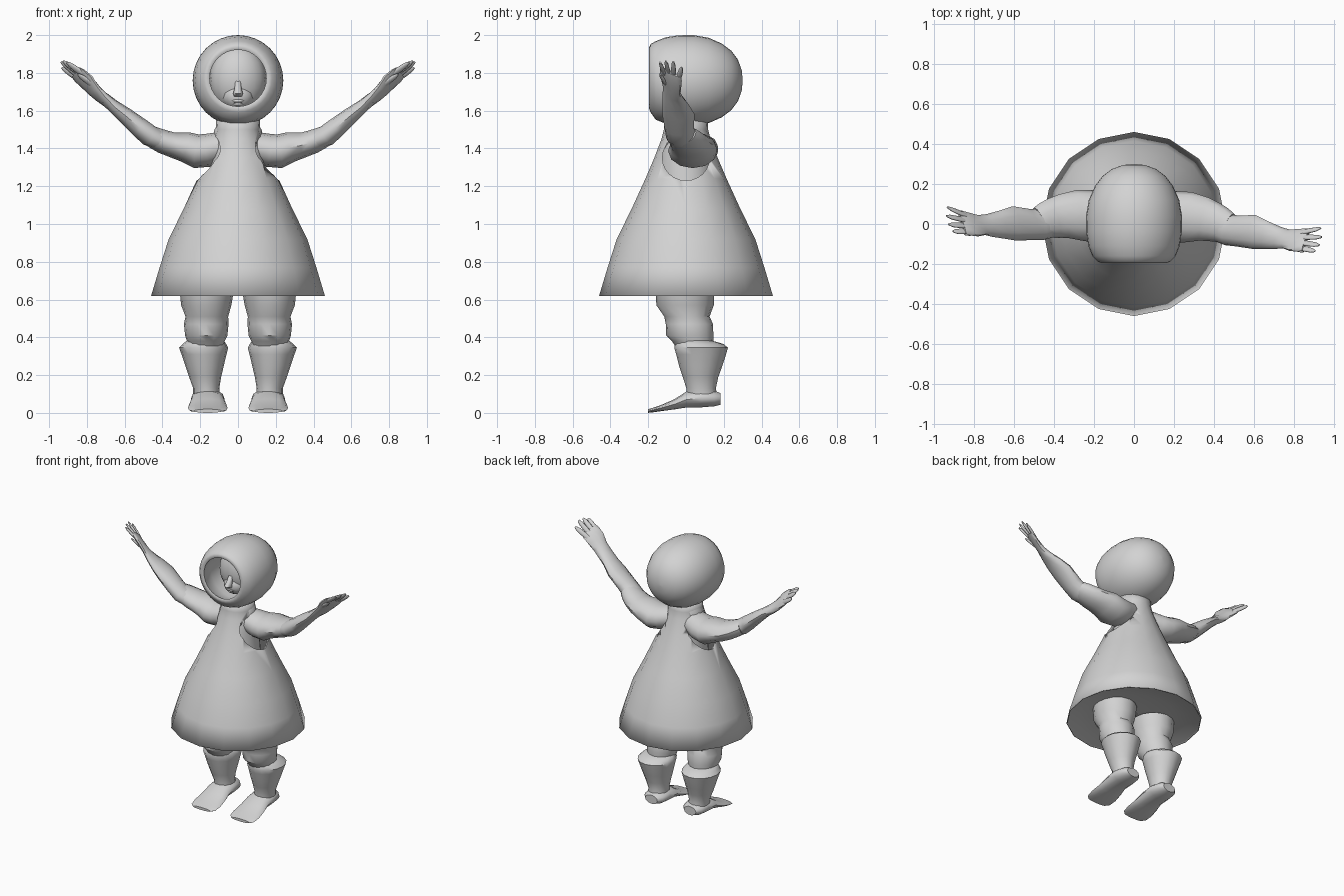
import bpy, bmesh, math
from mathutils import Vector

grey = bpy.data.materials.new("light grey")
grey.diffuse_color = (0.65, 0.65, 0.65, 1)


def finish(bm, name, angle=40):
    bmesh.ops.recalc_face_normals(bm, faces=bm.faces)
    me = bpy.data.meshes.new(name)
    bm.to_mesh(me)
    bm.free()
    me.materials.append(grey)
    ob = bpy.data.objects.new(name, me)
    bpy.context.collection.objects.link(ob)
    bpy.ops.object.select_all(action='DESELECT')
    ob.select_set(True)
    bpy.context.view_layer.objects.active = ob
    bpy.ops.object.shade_smooth_by_angle(angle=math.radians(angle))
    return ob


def loft(bm, rings, n=12, caps=True):
    """rings: (centre, u axis vector, v axis vector)"""
    loops = []
    for c, u, v in rings:
        c, u, v = Vector(c), Vector(u), Vector(v)
        loops.append([bm.verts.new(c + u * math.cos(a) + v * math.sin(a))
                      for a in (2 * math.pi * i / n for i in range(n))])
    for a, b in zip(loops, loops[1:]):
        for i in range(n):
            bm.faces.new((a[i], a[(i + 1) % n], b[(i + 1) % n], b[i]))
    if caps:
        bm.faces.new(loops[0])
        bm.faces.new(loops[-1])


def upright(rows):
    # rows of x, y, z, half width, half depth
    return [((x, y, z), (w, 0, 0), (0, d, 0)) for x, y, z, w, d in rows]


def ball(bm, c, r):
    verts = bmesh.ops.create_uvsphere(bm, u_segments=20, v_segments=12, radius=1)["verts"]
    for v in verts:
        v.co = Vector([c[i] + v.co[i] * r[i] for i in range(3)])


# Flared dress with arm holes
bm = bmesh.new()
profile = [(0.62, .46), (.77, .415), (.92, .367), (1.08, .288), (1.24, .215),
           (1.35, .168), (1.45, .130), (1.50, .117), (1.56, .115)]
loft(bm, upright([(0, 0, z, r, r) for z, r in profile]), 16, caps=False)
dress = finish(bm, "dress", 50)

bm = bmesh.new()
loft(bm, [((x, 0, 1.35), (0, .125, 0), (0, 0, .12)) for x in (-.6, .6)], 24)
cutter = finish(bm, "arm_hole_cutter")
cutter.hide_render = True
cutter.hide_set(True)
solid = dress.modifiers.new("cloth", 'SOLIDIFY')
solid.thickness = 0.008
cut = dress.modifiers.new("arm holes", 'BOOLEAN')
cut.operation = 'DIFFERENCE'
cut.object = cutter

# Hollowed underside of the skirt
bm = bmesh.new()
loft(bm, upright([(0, 0, z, r, r) for z, r in
                  ((.623, .456), (.645, .38), (.66, .28), (.668, .15), (.67, .02))]), 16, caps=False)
finish(bm, "skirt_underside", 60)

# Torso under the dress
bm = bmesh.new()
loft(bm, upright([(0, 0, .70, .20, .13), (0, 0, .85, .22, .15), (0, 0, 1.05, .17, .15),
                  (0, 0, 1.25, .15, .15), (0, 0, 1.36, .14, .138), (0, 0, 1.42, .135, .122),
                  (0, .01, 1.50, .125, .095), (0, .01, 1.56, .08, .07)]), 16)
finish(bm, "torso")

# Round hood, open at the front
bm = bmesh.new()
hood = [(.300, .004), (.295, .055), (.275, .11), (.24, .157), (.19, .195), (.12, .226),
        (.04, .24), (-.04, .239), (-.11, .228), (-.16, .208), (-.188, .18),
        (-.195, .163), (-.188, .15), (-.14, .165), (-.06, .185), (.06, .17), (.10, .02)]
loft(bm, [((0, y, 1.76 + (.012 if y < -.17 else 0)), (r, 0, 0), (0, 0, r))
          for y, r in hood], 32)
finish(bm, "hood", 60)

# Face inside the hood: skull, cheeks, brow, nose and mouth overlapping softly
bm = bmesh.new()
ball(bm, (0, .03, 1.765), (.15, .125, .18))
ball(bm, (0, -.02, 1.675), (.085, .085, .075))
finish(bm, "face")
bm = bmesh.new()
loft(bm, [((0, -.085, 1.76), (.014, 0, 0), (0, .012, .006)),
          ((0, -.10, 1.72), (.018, 0, 0), (0, .024, .005)),
          ((0, -.115, 1.69), (.026, 0, 0), (0, .032, 0)),
          ((0, -.10, 1.675), (.02, 0, 0), (0, .022, 0))], 10)
finish(bm, "nose", 70)
bm = bmesh.new()
ball(bm, (0, -.085, 1.652), (.034, .022, .011))
ball(bm, (0, -.075, 1.635), (.030, .022, .011))
finish(bm, "lips", 70)

# Arms: x, y, z, thickness, width
sleeve = [(.08, .02, 1.41, .08, .10), (.16, .03, 1.39, .088, .12), (.22, .035, 1.385, .09, .13),
          (.28, .035, 1.408, .08, .125), (.35, .025, 1.42, .066, .11),
          (.40, .01, 1.437, .063, .10), (.44, -.005, 1.455, .058, .09), (.47, -.02, 1.47, .053, .08)]
forearm = [(.40, .0, 1.435, .05, .08), (.47, -.03, 1.469, .057, .078), (.52, -.035, 1.51, .053, .078),
           (.60, -.04, 1.577, .043, .085), (.66, -.055, 1.625, .034, .07),
           (.72, -.07, 1.677, .029, .055), (.76, -.075, 1.713, .028, .047),
           (.80, -.08, 1.752, .027, .055), (.84, -.08, 1.787, .020, .058), (.86, -.08, 1.803, .011, .053)]
# Fingers: base and tip as x, y, z
fingers = [((.85, -.120, 1.785), (.925, -.136, 1.828)), ((.85, -.094, 1.795), (.935, -.106, 1.85)),
           ((.85, -.066, 1.80), (.932, -.066, 1.866)), ((.84, -.038, 1.795), (.912, -.022, 1.856)),
           ((.78, -.105, 1.725), (.868, -.138, 1.765))]


def limb(bm, rows):
    pts = [Vector(r[:3]) for r in rows]
    rings = []
    for i, p in enumerate(pts):
        t = (pts[min(i + 1, len(pts) - 1)] - pts[max(i - 1, 0)]).normalized()
        up = t.cross(Vector((0, 1, 0))).normalized()
        rings.append((p, up * rows[i][3], up.cross(t) * rows[i][4]))
    loft(bm, rings, 12)


def pose(bm, side):
    # turn the palm forward, then mirror to the wanted side
    for v in bm.verts:
        w = min(max((v.co.x - .68) / .1, 0), 1)
        lift = -(v.co.y + .08) * .6 * w
        v.co += Vector((-.6, 0, .8)) * lift
        if side < 0:
            v.co.y += .12 * v.co.x ** 2
            v.co.x *= -1


for side, label in ((1, "right"), (-1, "left")):
    for name, rows in (("sleeve", sleeve), ("forearm", forearm)):
        bm = bmesh.new()
        limb(bm, rows)
        pose(bm, side)
        finish(bm, label + "_" + name, 45)
    bm = bmesh.new()
    for a, b in fingers:
        a, b = Vector(a), Vector(b)
        limb(bm, [(*a.lerp(b, f), r, r) for f, r in ((-.2, .012), (.3, .013), (.75, .011), (1, .005))])
    pose(bm, side)
    finish(bm, label + "_fingers", 60)

    # Legs
    s = side
    bm = bmesh.new()
    loft(bm, upright([(.165 * s, -.005, .66, .145, .155),
                      (.168 * s, -.005, .57, .133, .152), (.165 * s, .005, .51, .113, .120),
                      (.168 * s, .018, .47, .118, .125), (.168 * s, .02, .41, .112, .125),
                      (.17 * s, .035, .38, .10, .11), (.17 * s, .05, .33, .09, .09)]), 16)
    finish(bm, label + "_leg")

    # Boot shaft with a flared top
    bm = bmesh.new()
    loft(bm, upright([(.172 * s, .04, .385, .095, .09), (.178 * s, .07, .365, .115, .128),
                      (.182 * s, .08, .345, .130, .142), (.180 * s, .08, .31, .119, .132),
                      (.177 * s, .078, .25, .102, .115), (.174 * s, .077, .19, .085, .094),
                      (.168 * s, .08, .13, .069, .078), (.165 * s, .085, .07, .072, .085)]), 16)
    finish(bm, label + "_boot", 50)

    # Foot: y, z, half height, half width
    bm = bmesh.new()
    rows = [(.182, .078, .032, .05), (.15, .08, .042, .078), (.08, .082, .05, .088),
            (.0, .074, .043, .088), (-.06, .050, .028, .098), (-.13, .030, .017, .105),
            (-.18, .018, .012, .098), (-.20, .014, .010, .075)]
    loft(bm, [((.16 * s, y, z - .004), (w, 0, 0), (0, 0, h)) for y, z, h, w in rows], 14)
    finish(bm, label + "_foot", 45)
